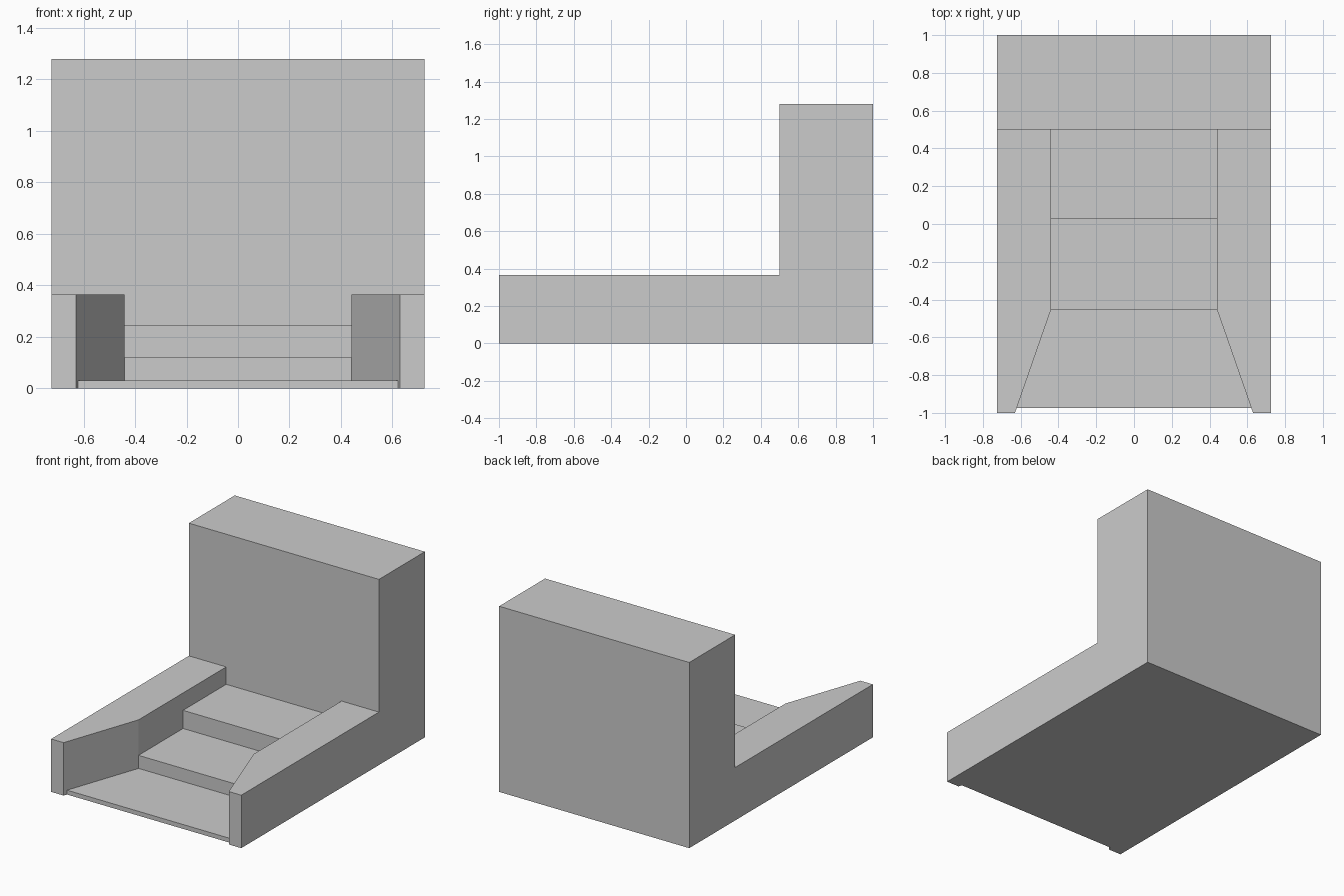
import bpy, bmesh
from mathutils import Vector

if "Cube" in bpy.data.objects:
    bpy.data.objects.remove(bpy.data.objects["Cube"])


def prism(name, points, direction):
    """Solid made by sweeping a closed outline along a direction."""
    bm = bmesh.new()
    face = bm.faces.new([bm.verts.new(p) for p in points])
    swept = bmesh.ops.extrude_face_region(bm, geom=[face])["geom"]
    bmesh.ops.translate(bm, vec=Vector(direction),
                        verts=[g for g in swept if isinstance(g, bmesh.types.BMVert)])
    bmesh.ops.recalc_face_normals(bm, faces=bm.faces)
    mesh = bpy.data.meshes.new(name)
    bm.to_mesh(mesh)
    bm.free()
    obj = bpy.data.objects.new(name, mesh)
    bpy.context.collection.objects.link(obj)
    return obj


def flare(y):
    """Half width of the entrance opening at a given depth."""
    return 0.44 + (-0.455 - y) * 0.19 / 0.545


def carve(body, name, front, back, front_half, back_half, bottom, top=0.9):
    """Remove a passage symmetric about x = 0."""
    outline = [(-front_half, front, bottom), (front_half, front, bottom),
               (back_half, back, bottom), (-back_half, back, bottom)]
    cutter = prism(name, outline, (0, 0, top - bottom))
    cutter.hide_render = True
    cutter.hide_viewport = True
    cutter.display_type = 'WIRE'
    mod = body.modifiers.new(name, 'BOOLEAN')
    mod.operation = 'DIFFERENCE'
    mod.solver = 'EXACT'
    mod.object = cutter


# L-shaped body: low side walls with a tall block at the back
profile = [(-1, 0), (1, 0), (1, 1.28), (0.5, 1.28), (0.5, 0.365), (-1, 0.365)]
body = prism("entrance_block", [(-0.725, y, z) for y, z in profile], (1.45, 0, 0))

# Flared entrance floor, then two rising steps
carve(body, "floor_cutter", -1.1, -0.455, flare(-1.1), 0.44, 0.03)
carve(body, "lower_step_cutter", -0.5, 0.03, 0.44, 0.44, 0.12)
carve(body, "upper_step_cutter", -0.1, 0.5, 0.44, 0.44, 0.245)

# Floor stops slightly behind the wall ends
carve(body, "front_lip_cutter", -1.1, -0.975, flare(-1.1), flare(-0.975), -0.2)
